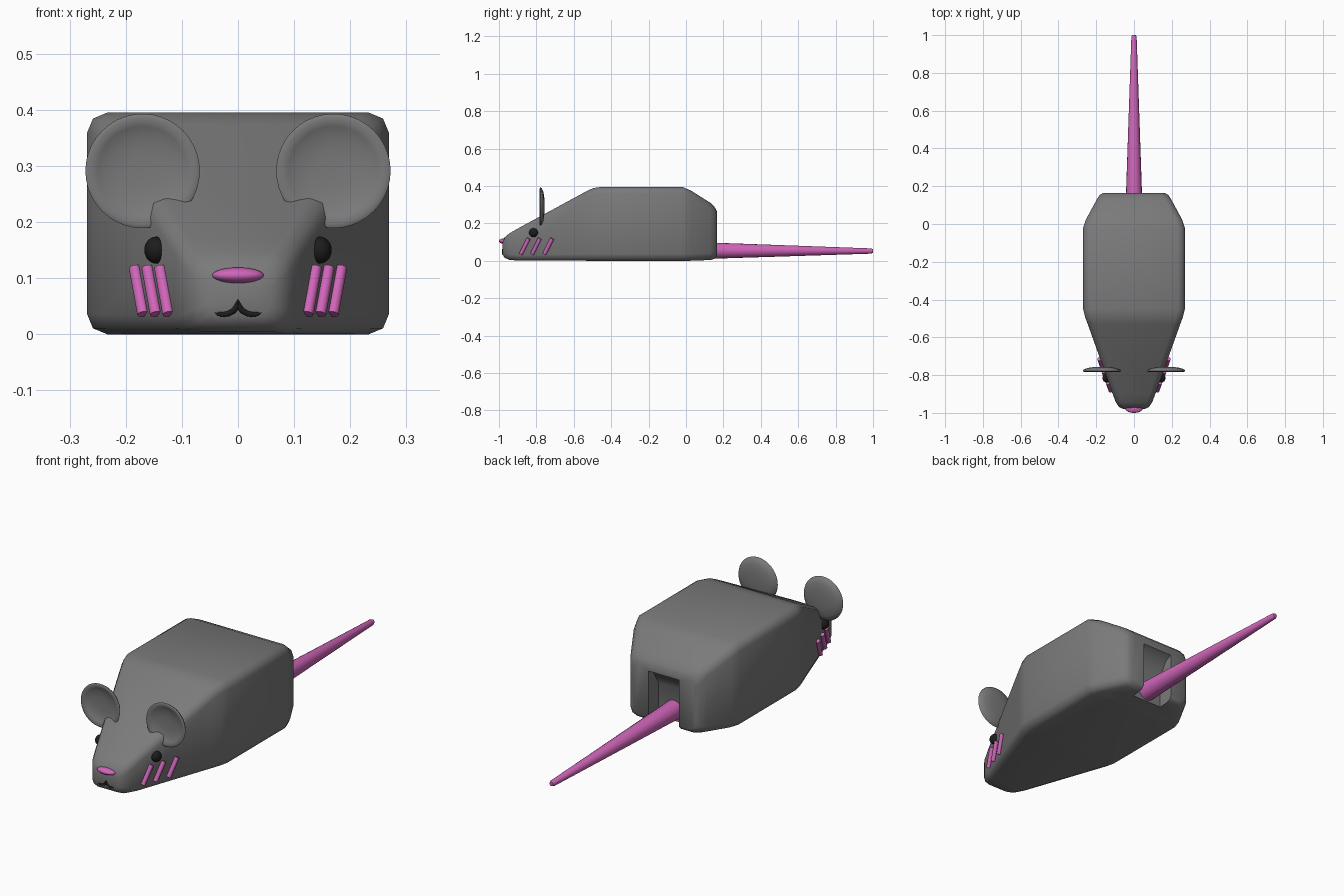
import bpy, bmesh, math
from mathutils import Vector, Matrix

if "Cube" in bpy.data.objects:
    bpy.data.objects.remove(bpy.data.objects["Cube"])


def material(name, rgb):
    m = bpy.data.materials.new(name)
    m.diffuse_color = (*rgb, 1)
    m.use_nodes = True
    m.node_tree.nodes["Principled BSDF"].inputs["Base Color"].default_value = m.diffuse_color
    return m


GRAY = material("gray", (0.195, 0.195, 0.195))
PINK = material("pink", (0.62, 0.13, 0.48))
BLACK = material("black", (0.012, 0.012, 0.012))


def make(name, bm, mat, angle=50):
    bmesh.ops.recalc_face_normals(bm, faces=bm.faces)
    mesh = bpy.data.meshes.new(name)
    bm.to_mesh(mesh)
    bm.free()
    ob = bpy.data.objects.new(name, mesh)
    bpy.context.collection.objects.link(ob)
    if mat:
        mesh.materials.append(mat)
    smooth(ob, angle)
    return ob


def smooth(ob, angle):
    bpy.ops.object.select_all(action='DESELECT')
    ob.select_set(True)
    bpy.context.view_layer.objects.active = ob
    bpy.ops.object.shade_smooth_by_angle(angle=math.radians(angle))


def loft(rings, closed_ends=True):
    """Bridge equal-length rings of points and cap the ends."""
    bm = bmesh.new()
    loops = [[bm.verts.new(p) for p in ring] for ring in rings]
    n = len(loops[0])
    for a, b in zip(loops, loops[1:]):
        for i in range(n):
            j = (i + 1) % n
            bm.faces.new((a[i], a[j], b[j], b[i]))
    if closed_ends:
        bm.faces.new(loops[0])
        bm.faces.new(loops[-1])
    return bm


def rounded_section(y, w, z0, z1, r):
    """Rounded rectangle across the body, three points per corner."""
    pts = []
    for k, (sx, cz) in enumerate(((1, z1 - r), (-1, z1 - r), (-1, z0 + r), (1, z0 + r))):
        for t in (0, 45, 90):
            a = math.radians(90 * k + t)
            pts.append((sx * (w - r) + r * math.cos(a), y, cz + r * math.sin(a)))
    return pts


def ellipsoid(name, centre, radii, mat):
    bm = bmesh.new()
    bmesh.ops.create_uvsphere(bm, u_segments=24, v_segments=14, radius=1,
                              matrix=Matrix.Translation(centre) @ Matrix.Diagonal((*radii, 1)))
    return make(name, bm, mat)


def tube(name, points, radii, mat, sides=16):
    """Round tube through points, lying mostly along its end-to-end line."""
    pts = [Vector(p) for p in points]
    rings = []
    for i, p in enumerate(pts):
        d = (pts[min(i + 1, len(pts) - 1)] - pts[max(i - 1, 0)]).normalized()
        u = d.cross(Vector((0, 1, 0)) if abs(d.y) < 0.7 else Vector((1, 0, 0))).normalized()
        v = d.cross(u)
        rings.append([p + radii[i] * (math.cos(t) * u + math.sin(t) * v)
                      for t in (2 * math.pi * k / sides for k in range(sides))])
    return make(name, loft(rings), mat)


# Body: snout, sloping head, boxy back and tapered rump (y, half width, bottom, top, rounding)
sections = [
    (-0.980, 0.055, 0.032, 0.100, 0.022),
    (-0.970, 0.078, 0.016, 0.125, 0.028),
    (-0.945, 0.096, 0.005, 0.146, 0.030),
    (-0.900, 0.113, 0.001, 0.172, 0.030),
    (-0.530, 0.245, 0.000, 0.373, 0.035),
    (-0.495, 0.258, 0.000, 0.389, 0.036),
    (-0.450, 0.269, 0.000, 0.395, 0.036),
    (-0.020, 0.269, 0.000, 0.395, 0.036),
    (0.025, 0.254, 0.000, 0.376, 0.036),
    (0.130, 0.197, 0.004, 0.310, 0.036),
    (0.153, 0.182, 0.010, 0.287, 0.036),
    (0.165, 0.162, 0.024, 0.265, 0.034),
]
body = make("body", loft([rounded_section(*s) for s in sections]), GRAY)

# Hollow in the rump around the tail root
profile = [(0.09, -0.1), (0.09, 0.16), (0.13, 0.225), (0.2, 0.26), (0.2, -0.1)]
cutter = make("rump_cutter", loft([[(x, y, z) for y, z in profile] for x in (-0.08, 0.08)]), GRAY)
cutter.hide_render = True
mod = body.modifiers.new("hollow", 'BOOLEAN')
mod.operation = 'DIFFERENCE'
mod.solver = 'EXACT'
mod.object = cutter
bpy.context.view_layer.objects.active = body
bpy.ops.object.modifier_apply(modifier=mod.name)
bpy.data.objects.remove(cutter)
smooth(body, 50)

# Tail
tube("tail", [(0, 0.085, 0.054), (0, 0.99, 0.052), (0, 1.0, 0.052)], [0.045, 0.014, 0.010], PINK)

# Nose
ellipsoid("nose", (0, -0.977, 0.105), (0.046, 0.023, 0.014), PINK)

# Mouth: two joined smile arcs
smile = []
for cx in (-0.0275, 0.0275):
    for k in range(9):
        a = math.pi + math.pi * k / 8
        x = cx + 0.0275 * math.cos(a)
        if not (cx > 0 and k == 0):
            smile.append((x, -0.979 + 2.5 * x * x, 0.058 + 0.023 * math.sin(a)))
tube("mouth", smile, [0.0055] * len(smile), BLACK, 8)

# Ears: shallow dishes, bulging backwards
ear_profile = [(0.03, -0.766), (0.06, -0.769), (0.08, -0.776), (0.094, -0.783),
               (0.102, -0.779), (0.097, -0.771), (0.075, -0.762), (0.04, -0.757)]

for side, s in (("left", -1), ("right", 1)):
    rings = [[(s * 0.17 + r * math.cos(t), y, 0.291 + r * math.sin(t))
              for t in (2 * math.pi * k / 40 for k in range(40))] for r, y in ear_profile]
    make(side + "_ear", loft(rings), GRAY, 60)

    # Eye
    ellipsoid(side + "_eye", (s * 0.146, -0.815, 0.150), (0.021, 0.024, 0.024), BLACK)

    # Slanted whisker bars on the cheek
    for i, y in enumerate((-0.883, -0.823, -0.757)):
        x = 0.124 + 0.0225 * i
        tube(f"{side}_whisker_{i + 1}", [(s * x, y, 0.036), (s * (x + 0.015), y + 0.042, 0.119)],
             [0.0105, 0.0105], PINK, 12)
